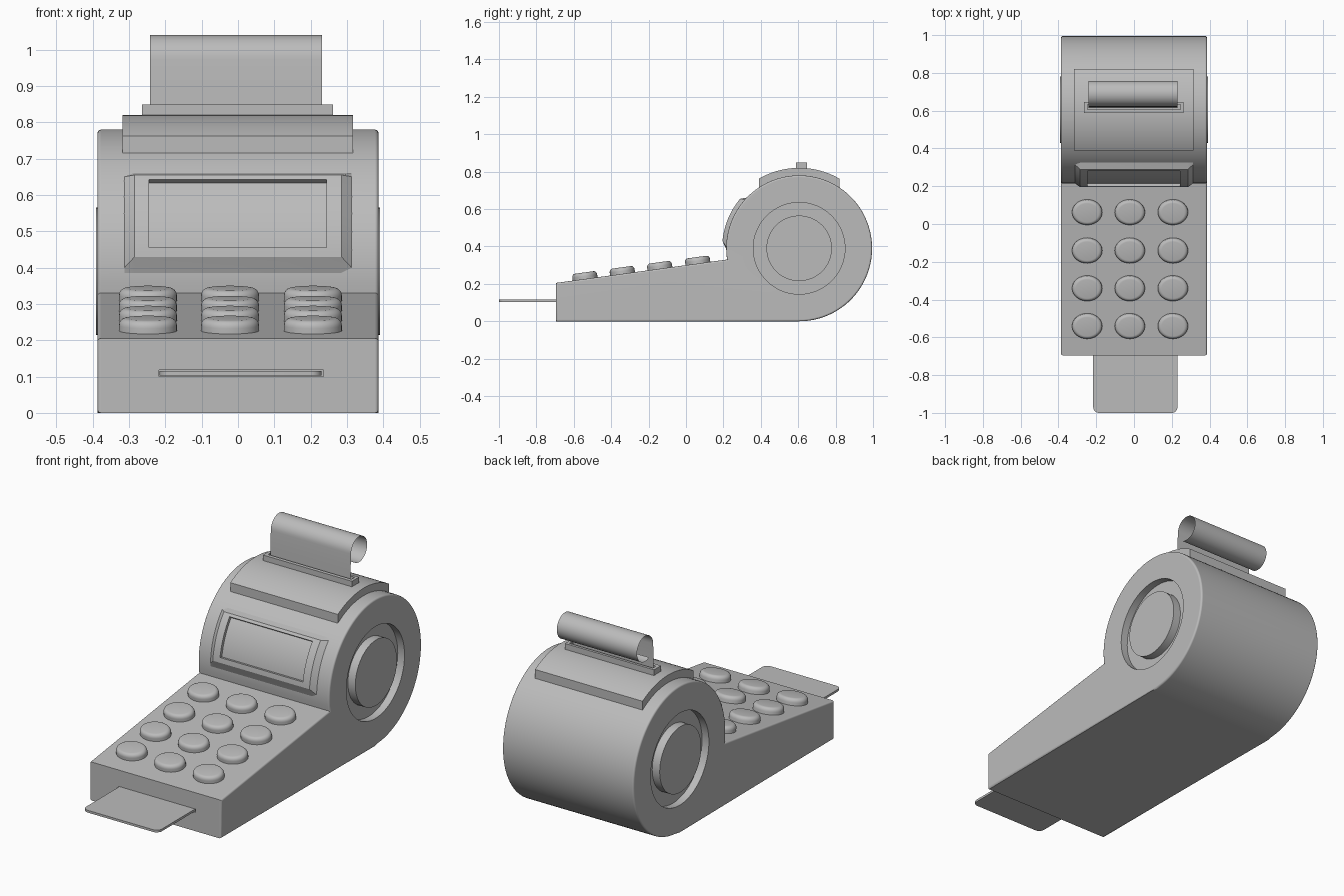
import bpy, bmesh
from math import sin, cos, asin, atan2, radians, pi, hypot
from mathutils import Matrix

if "Cube" in bpy.data.objects:
    bpy.data.objects.remove(bpy.data.objects["Cube"])

CY, CZ, R = 0.605, 0.39, 0.39      # drum axis and radius
HW = 0.387                         # half width of the body

grey = bpy.data.materials.new("grey_plastic")
grey.diffuse_color = (0.5, 0.5, 0.5, 1)
grey.use_nodes = True
grey.node_tree.nodes["Principled BSDF"].inputs["Base Color"].default_value = grey.diffuse_color


def finish(name, bm, smooth=35):
    bmesh.ops.recalc_face_normals(bm, faces=bm.faces)
    me = bpy.data.meshes.new(name)
    bm.to_mesh(me)
    bm.free()
    ob = bpy.data.objects.new(name, me)
    bpy.context.collection.objects.link(ob)
    me.materials.append(grey)
    select(ob)
    bpy.ops.object.shade_smooth_by_angle(angle=radians(smooth))
    return ob


def select(ob):
    bpy.ops.object.select_all(action='DESELECT')
    ob.select_set(True)
    bpy.context.view_layer.objects.active = ob


def arc(r, a0, a1, n):
    """(y, z) points round the drum axis; 0 = front, 90 = top."""
    angles = [radians(a0 + (a1 - a0) * i / n) for i in range(n + 1)]
    return [(CY - r * cos(a), CZ + r * sin(a)) for a in angles]


def prism(name, pts, x0, x1, bevel=0):
    """Extrude a (y, z) outline along x, optionally rounding the end rims."""
    bm = bmesh.new()
    face = bm.faces.new([bm.verts.new((x0, y, z)) for y, z in pts])
    ext = bmesh.ops.extrude_face_region(bm, geom=[face])
    for g in ext['geom']:
        if isinstance(g, bmesh.types.BMVert):
            g.co.x = x1
    if bevel:
        rims = [e for e in bm.edges if abs(e.verts[0].co.x - e.verts[1].co.x) < 1e-6]
        bmesh.ops.bevel(bm, geom=rims, offset=bevel, segments=4, profile=0.5,
                        affect='EDGES', clamp_overlap=True)
    return finish(name, bm)


def box(name, x0, x1, y0, y1, z0, z1):
    return prism(name, [(y0, z0), (y1, z0), (y1, z1), (y0, z1)], x0, x1)


def disc(name, r, x0, x1, n=64):
    return prism(name, arc(r, 0, 360 - 360 / n, n - 1), x0, x1)


def cut(ob, *cutters):
    for c in cutters:
        m = ob.modifiers.new("cut", 'BOOLEAN')
        m.operation, m.solver, m.object = 'DIFFERENCE', 'EXACT', c
        select(ob)
        bpy.ops.object.modifier_apply(modifier=m.name)
        bpy.data.objects.remove(c)
    select(ob)
    bpy.ops.object.shade_smooth_by_angle(angle=radians(35))


# Body: sloped keypad wedge running into a round drum
a_front = -8.85
outline = [(-0.695, 0), (-0.695, 0.205)] + arc(R, a_front, 270, 72)
body = prism("body", outline, -HW, HW, bevel=0.01)
cut(body,
    disc("recess_cutter", 0.245, HW - 0.04, 0.5),
    disc("recess_cutter", 0.245, -0.5, -HW + 0.04),
    box("slot_cutter", -0.217, 0.235, -0.8, -0.64, 0.1, 0.118))
body.modifiers.new("even_shading", 'WEIGHTED_NORMAL').keep_sharp = True

# Raised discs inside the side recesses
for side, s in (("right", 1), ("left", -1)):
    disc(side + "_disc", 0.175, *sorted((s * (HW - 0.06), s * 0.391)))

# Screen housing: bulge with sloped ends, following the drum
N = 16
a_lo, a_hi = -2, 44.8
i_lo, i_hi = 5.5, 40
bm = bmesh.new()
grid = []
for x, high in ((-0.318, False), (-0.285, True), (0.285, True), (0.318, False)):
    if high:
        pts = arc(0.386, a_lo, a_lo, 1)[:1] + arc(0.412, i_lo, i_hi, N) + arc(0.386, a_hi, a_hi, 1)[:1]
    else:
        pts = arc(0.386, a_lo, a_hi, N + 2)
    pts += arc(0.35, a_hi, a_lo, 1)        # hidden back inside the drum
    grid.append([bm.verts.new((x, y, z)) for y, z in pts])
count = len(grid[0])
for r0, r1 in zip(grid, grid[1:]):
    for i in range(count):
        j = (i + 1) % count
        bm.faces.new((r0[i], r0[j], r1[j], r1[i]))
bm.faces.new(grid[0])
bm.faces.new(grid[-1])
housing = finish("screen_housing", bm, 25)
window = arc(0.5, 9.2, 37.8, N) + arc(0.396, 37.8, 9.2, N)
cut(housing, prism("window_cutter", window, -0.245, 0.243))

# Curved paper cover on top of the drum
a_cover = 180 / pi * asin(0.215 / 0.43)
cover = arc(0.43, 90 - a_cover, 90 + a_cover, 24)
cover = [(0.39, 0.68)] + cover + [(0.82, 0.68)]
prism("paper_cover", cover, -0.318, 0.316)

# Paper outlet with a slit
outlet = box("paper_outlet", -0.264, 0.261, 0.587, 0.646, 0.79, 0.849)
cut(outlet, box("slit_cutter", -0.247, 0.245, 0.606, 0.632, 0.825, 0.9))

# Paper sheet: rises from the slit and curls backwards
path = [(0.618, 0.82), (0.619, 0.9)]
for i in range(33):
    a = radians(180 - 300 * i / 32)
    path.append((0.69 + 0.068 * cos(a), 0.972 + 0.068 * sin(a)))
bm = bmesh.new()
rows = [[bm.verts.new((x, y, z)) for x in (-0.242, 0.231)] for y, z in path]
for p, q in zip(rows, rows[1:]):
    bm.faces.new((p[0], p[1], q[1], q[0]))
finish("paper", bm)

# Keys: rounded oval buttons lying on the slope
y1, z1 = arc(R, a_front, 0, 1)[0]
slope = atan2(z1 - 0.205, y1 + 0.695)
for row, y in enumerate((-0.54, -0.34, -0.14, 0.063)):
    z = 0.205 + (y + 0.695) * (z1 - 0.205) / (y1 + 0.695)
    for col, x in enumerate((-0.248, -0.022, 0.206)):
        bm = bmesh.new()
        bmesh.ops.create_cone(bm, cap_ends=True, segments=32, radius1=0.08,
                              radius2=0.08, depth=0.06)
        top = [e for e in bm.edges if all(v.co.z > 0 for v in e.verts)]
        bmesh.ops.bevel(bm, geom=top, offset=0.02, segments=5, profile=0.5,
                        affect='EDGES')
        bm.transform(Matrix.Translation((x, y, z + 0.005)) @ Matrix.Rotation(slope, 4, 'X')
                     @ Matrix.Diagonal((1, 0.84, 1, 1)))
        finish(f"key_{row + 1}_{col + 1}", bm)

# Card sticking out of the front slot, with rounded outer corners
bm = bmesh.new()
bmesh.ops.create_cube(bm, size=1)
bm.transform(Matrix.Translation((0.007, -0.825, 0.109)) @ Matrix.Diagonal((0.446, 0.35, 0.012, 1)))
corners = [e for e in bm.edges if all(v.co.y < -0.9 for v in e.verts)
           and abs(e.verts[0].co.z - e.verts[1].co.z) > 0.005]
bmesh.ops.bevel(bm, geom=corners, offset=0.03, segments=6, profile=0.5, affect='EDGES')
finish("card", bm)
